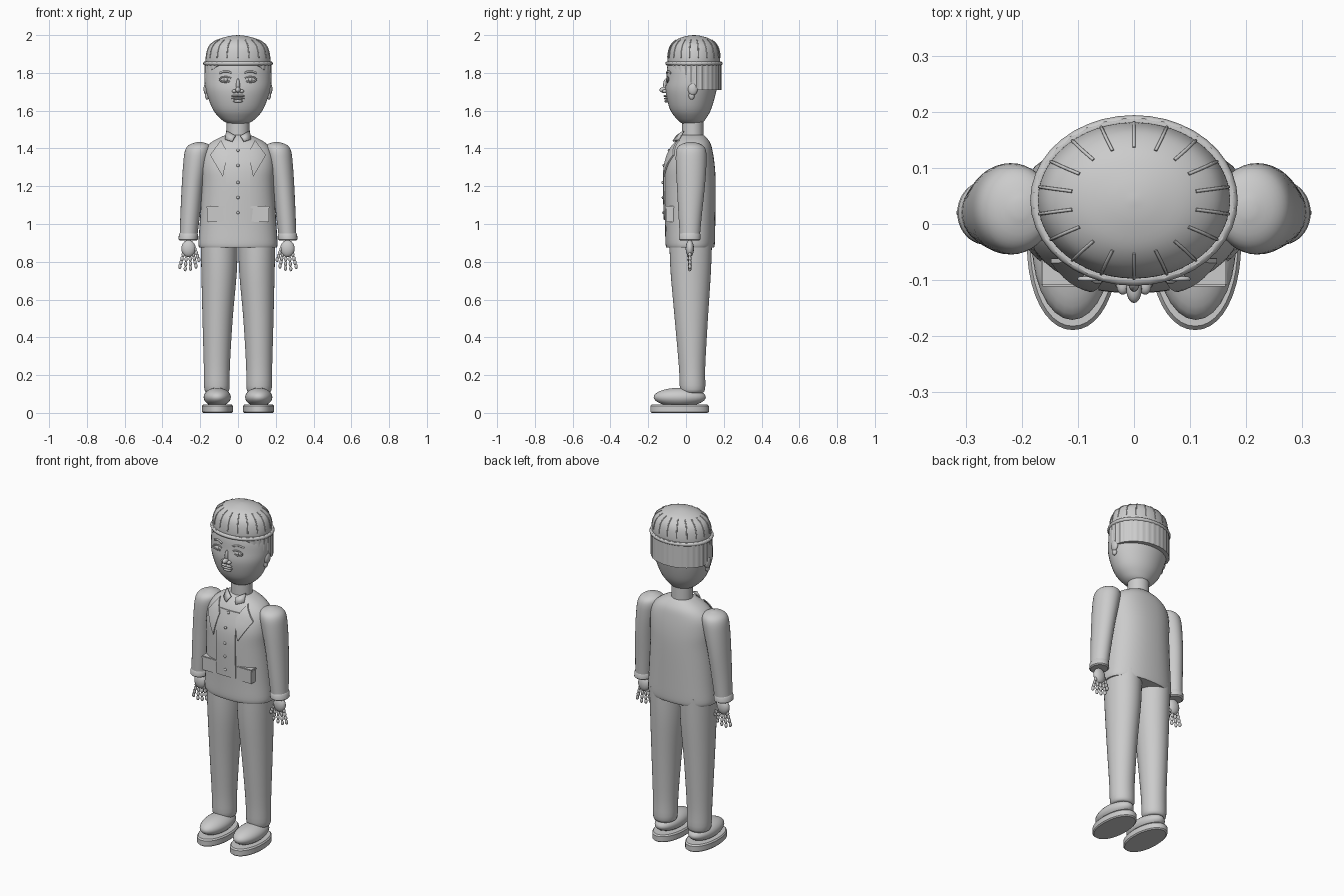
import bpy, bmesh
from math import sin, cos, pi
from mathutils import Vector

cube = bpy.data.objects.get("Cube")
if cube:
    bpy.data.objects.remove(cube)

grey = bpy.data.materials.new("plain grey")
grey.use_nodes = True
COLOUR = (0.6, 0.6, 0.6, 1)
grey.diffuse_color = COLOUR
grey.node_tree.nodes["Principled BSDF"].inputs["Base Color"].default_value = COLOUR


def finish(name, bm, angle=0.7):
    bmesh.ops.recalc_face_normals(bm, faces=bm.faces)
    me = bpy.data.meshes.new(name)
    bm.to_mesh(me)
    bm.free()
    ob = bpy.data.objects.new(name, me)
    bpy.context.collection.objects.link(ob)
    me.materials.append(grey)
    bpy.ops.object.select_all(action="DESELECT")
    ob.select_set(True)
    bpy.context.view_layer.objects.active = ob
    bpy.ops.object.shade_smooth_by_angle(angle=angle)
    return ob


def smooth_rings(keys, steps=4):
    """Catmull-Rom through rings (z, cx, cy, rx, ry)."""
    k = [Vector(r) for r in keys]
    out = []
    for i in range(len(k) - 1):
        a, b, c, d = k[max(i - 1, 0)], k[i], k[i + 1], k[min(i + 2, len(k) - 1)]
        for j in range(steps):
            t = j / steps
            out.append(b + (c - a) * (t / 2) + (2 * a - 5 * b + 4 * c - d) * (t * t / 2)
                       + (3 * b - a - 3 * c + d) * (t ** 3 / 2))
    return out + [k[-1]]


def power(v, n):
    return abs(v) ** (2 / n) * (1 if v > 0 else -1)


def loft(rings, n=2.0, seg=40, lobes=0, depth=0.0):
    bm = bmesh.new()
    loops = []
    for z, cx, cy, rx, ry in rings:
        loop = []
        for i in range(seg):
            a = 2 * pi * i / seg
            w = 1 - depth * abs(cos(a * lobes / 2))
            loop.append(bm.verts.new((cx + rx * w * power(cos(a), n),
                                      cy + ry * w * power(sin(a), n), z)))
        loops.append(loop)
    for lo, hi in zip(loops, loops[1:]):
        for i in range(seg):
            j = (i + 1) % seg
            bm.faces.new((lo[i], lo[j], hi[j], hi[i]))
    bm.faces.new(loops[0])
    bm.faces.new(loops[-1])
    return bm


def add_ball(bm, centre, radii, seg=16):
    new = bmesh.ops.create_uvsphere(bm, u_segments=seg, v_segments=seg // 2 + 2, radius=1)["verts"]
    for v in new:
        v.co = Vector(centre) + Vector([p * r for p, r in zip(v.co, radii)])


def balls(name, items, seg=16):
    bm = bmesh.new()
    for centre, radii in items:
        add_ball(bm, centre, radii, seg)
    return finish(name, bm, 1.2)


def tube(name, points, radius, closed=False):
    cu = bpy.data.curves.new(name, "CURVE")
    cu.dimensions = "3D"
    cu.bevel_depth, cu.bevel_resolution, cu.use_fill_caps = radius, 2, True
    sp = cu.splines.new("POLY")
    sp.points.add(len(points) - 1)
    for p, co in zip(sp.points, points):
        p.co = (*co, 1)
    sp.use_cyclic_u = closed
    cu.materials.append(grey)
    ob = bpy.data.objects.new(name, cu)
    bpy.context.collection.objects.link(ob)
    return ob


def ellipse(centre, rx, ry, axis="y", count=40):
    c = Vector(centre)
    ring = [(rx * cos(2 * pi * i / count), ry * sin(2 * pi * i / count)) for i in range(count)]
    return [c + Vector((u, v, 0) if axis == "y" else (u, 0, v)) for u, v in ring]


def front_y(rings, x, z, n):
    """Front surface of a loft at x, z."""
    for a, b in zip(rings, rings[1:]):
        if a[0] <= z <= b[0]:
            r = a.lerp(b, (z - a[0]) / (b[0] - a[0]))
            return r[2] - r[4] * max(0, 1 - (abs(x) / r[3]) ** n) ** (1 / n)
    return 0


def plate(name, outline, lift, thick):
    """Thin cloth patch that follows the jacket front."""
    bm = bmesh.new()
    bm.faces.new([bm.verts.new((x, 0, z)) for x, z in outline])
    bmesh.ops.triangulate(bm, faces=bm.faces)
    bmesh.ops.subdivide_edges(bm, edges=bm.edges, cuts=5, use_grid_fill=True)
    for v in bm.verts:
        v.co.y = front_y(jacket, v.co.x, v.co.z, 2.3) - lift
    walls = bmesh.ops.extrude_face_region(bm, geom=bm.faces[:])
    for v in [g for g in walls["geom"] if isinstance(g, bmesh.types.BMVert)]:
        v.co.y += thick
    return finish(name, bm, 0.6)


def box(name, lo, hi):
    bm = bmesh.new()
    bmesh.ops.create_cube(bm, size=1)
    for v in bm.verts:
        v.co = [l + (h - l) * (p + 0.5) for p, l, h in zip(v.co, lo, hi)]
    bmesh.ops.bevel(bm, geom=bm.edges, offset=0.003, segments=2, affect="EDGES")
    return finish(name, bm)


# Jacket body
jacket = smooth_rings([
    (0.875, 0, 0.022, 0.205, 0.126), (0.90, 0, 0.022, 0.21, 0.131), (1.0, 0, 0.022, 0.203, 0.133),
    (1.2, 0, 0.02, 0.192, 0.137), (1.3, 0, 0.02, 0.195, 0.133), (1.38, 0, 0.027, 0.185, 0.115),
    (1.43, 0, 0.033, 0.145, 0.095), (1.465, 0, 0.036, 0.08, 0.065), (1.472, 0, 0.036, 0.05, 0.05)])
finish("jacket", loft(jacket, 2.3))

# Neck and head
finish("neck", loft([Vector((z, 0, 0.036, 0.06, 0.057)) for z in (1.43, 1.5, 1.56)]))
head = smooth_rings([
    (1.522, 0, 0.03, 0.02, 0.02), (1.535, 0, 0.03, 0.06, 0.055), (1.56, 0, 0.027, 0.095, 0.08),
    (1.61, 0, 0.024, 0.135, 0.11), (1.7, 0, 0.026, 0.168, 0.134), (1.77, 0, 0.034, 0.177, 0.138),
    (1.84, 0, 0.04, 0.172, 0.138), (1.9, 0, 0.042, 0.14, 0.115)])
finish("head", loft(head))

# Hair, cut off along the temples
bm = loft([Vector((z, 0, 0.042, 0.179, 0.147)) for z in (1.71, 1.76, 1.81, 1.86)], seg=128, lobes=32, depth=0.02)
bmesh.ops.bisect_plane(bm, geom=bm.verts[:] + bm.edges[:] + bm.faces[:], plane_co=(0, 0.045, 1.73),
                       plane_no=(0, -0.11, -0.12), clear_outer=True)
bmesh.ops.holes_fill(bm, edges=[e for e in bm.edges if e.is_boundary])
finish("hair", bm)

# Cap: dome, rolled rim and radial seams
cap = smooth_rings([
    (1.84, 0, 0.042, 0.17, 0.138), (1.88, 0, 0.042, 0.171, 0.139), (1.925, 0, 0.042, 0.162, 0.132),
    (1.955, 0, 0.042, 0.142, 0.116), (1.98, 0, 0.042, 0.1, 0.085), (1.995, 0, 0.042, 0.045, 0.04),
    (2.0, 0, 0.042, 0.004, 0.004)])
finish("cap", loft(cap, seg=48))
tube("cap_rim", ellipse((0, 0.042, 1.85), 0.174, 0.141), 0.011, True)
for i in range(18):
    a = 2 * pi * (i + 0.5) / 18
    tube("cap_seam", [(r[3] * cos(a), r[2] + r[4] * sin(a), r[0]) for r in cap[4:16]], 0.003)

# Nose and lips
balls("nose", [((0, -0.115, 1.71), (0.014, 0.026, 0.016)), ((0, -0.105, 1.735), (0.01, 0.016, 0.035))])
balls("lips", [((s * 0.014, -0.107, 1.678), (0.02, 0.013, 0.006)) for s in (1, -1)]
      + [((0, -0.105, 1.664), (0.036, 0.012, 0.005)), ((0, -0.1, 1.65), (0.026, 0.014, 0.008))])

# Jacket front: placket, seams, buttons
plate("placket", [(-0.063, 1.02), (0.063, 1.02), (0.063, 1.4), (-0.063, 1.4)], 0.006, 0.008)
balls("buttons", [((0, front_y(jacket, 0, z, 2.3) - 0.007, z), (0.008, 0.006, 0.008))
                  for z in (1.06, 1.14, 1.22, 1.31, 1.39)])

for side, s in (("left", 1), ("right", -1)):
    # Face details
    y = front_y(head, 0.065, 1.765, 2)
    balls(side + "_eye", [((s * 0.065, y, 1.765), (0.028, 0.008, 0.012)),
                          ((s * 0.065, y - 0.006, 1.765), (0.01, 0.006, 0.01))])
    tube(side + "_eyelid", ellipse((s * 0.065, y - 0.003, 1.765), 0.032, 0.014, "z", 24), 0.004, True)
    tube(side + "_brow", [(s * x, front_y(head, x, 1.8, 2) - 0.002, z)
                          for x, z in ((0.035, 1.8), (0.055, 1.808), (0.075, 1.808), (0.098, 1.798))], 0.005)
    balls(side + "_nostril", [((s * 0.02, -0.11, 1.703), (0.011, 0.016, 0.01))])
    balls(side + "_ear", [((s * 0.168, 0.036, 1.715), (0.014, 0.026, 0.034)),
                          ((s * 0.163, 0.03, 1.68), (0.012, 0.016, 0.022))])

    # Lapel, collar and pocket
    plate(side + "_lapel", [(s * x, z) for x, z in
                            ((0.09, 1.445), (0.148, 1.365), (0.08, 1.25), (0.054, 1.375))], 0.012, 0.008)
    bm = bmesh.new()
    bm.faces.new([bm.verts.new((s * x, y, z)) for x, y, z in
                  ((0.012, -0.045, 1.465), (0.06, -0.01, 1.49), (0.066, -0.035, 1.445), (0.03, -0.065, 1.435))])
    ob = finish(side + "_collar", bm)
    ob.modifiers.new("thickness", "SOLIDIFY").thickness = 0.008
    xs = sorted((s * 0.067, s * 0.163))
    box(side + "_pocket", (xs[0], -0.106, 1.01), (xs[1], -0.06, 1.085))
    box(side + "_pocket_flap", (xs[0] - 0.003, -0.111, 1.083), (xs[1] + 0.003, -0.06, 1.096))

    # Sleeve and cuff
    sleeve = [(0.92, 0.263, 0.02, 0.046, 0.052), (1.05, 0.253, 0.022, 0.052, 0.062),
              (1.2, 0.24, 0.026, 0.058, 0.074), (1.32, 0.224, 0.027, 0.066, 0.081),
              (1.39, 0.212, 0.027, 0.068, 0.078), (1.42, 0.205, 0.027, 0.052, 0.056),
              (1.434, 0.203, 0.027, 0.012, 0.014)]
    finish(side + "_sleeve", loft(smooth_rings([(z, s * x, *r) for z, x, *r in sleeve])))
    cuff = [(0.912, 0.264, 0.02, 0.044, 0.05), (0.918, 0.264, 0.02, 0.051, 0.057),
            (0.945, 0.262, 0.02, 0.051, 0.057), (0.952, 0.262, 0.02, 0.046, 0.052)]
    finish(side + "_cuff", loft([(z, s * x, *r) for z, x, *r in cuff]))

    # Hand with beaded fingers
    balls(side + "_palm", [((s * 0.262, 0.02, 0.87), (0.038, 0.022, 0.045))])
    beads = []
    for f in range(4):
        reach = (0.02, 0.024, 0.025, 0.021)[f]
        for j in range(4):
            beads.append(((s * (0.236 + f * 0.018 + j * (f - 1.3) * 0.0035), 0.02, 0.838 - j * reach),
                          (0.009, 0.009, 0.014)))
    beads += [((s * (0.228 - j * 0.007), 0.018, 0.865 - j * 0.018), (0.009, 0.009, 0.013)) for j in range(4)]
    balls(side + "_fingers", beads, 10)

    # Trouser leg
    leg = [(0.105, 0.112, 0.035, 0.045, 0.045), (0.125, 0.112, 0.035, 0.066, 0.066),
           (0.25, 0.112, 0.032, 0.069, 0.07), (0.5, 0.108, 0.028, 0.08, 0.088),
           (0.75, 0.1, 0.025, 0.094, 0.107), (0.92, 0.1, 0.025, 0.098, 0.113)]
    finish(side + "_trouser_leg", loft(smooth_rings([(z, s * x, *r) for z, x, *r in leg])))

    # Shoe upper and sole
    balls(side + "_shoe", [((s * 0.11, -0.033, 0.083), (0.072, 0.138, 0.05))], 28)
    sole = [(0, 0.076, 0.148), (0.006, 0.082, 0.155), (0.036, 0.082, 0.155), (0.044, 0.076, 0.148)]
    finish(side + "_sole", loft([(z, s * 0.109, -0.034, rx, ry) for z, rx, ry in sole], 2.1), 0.5)
